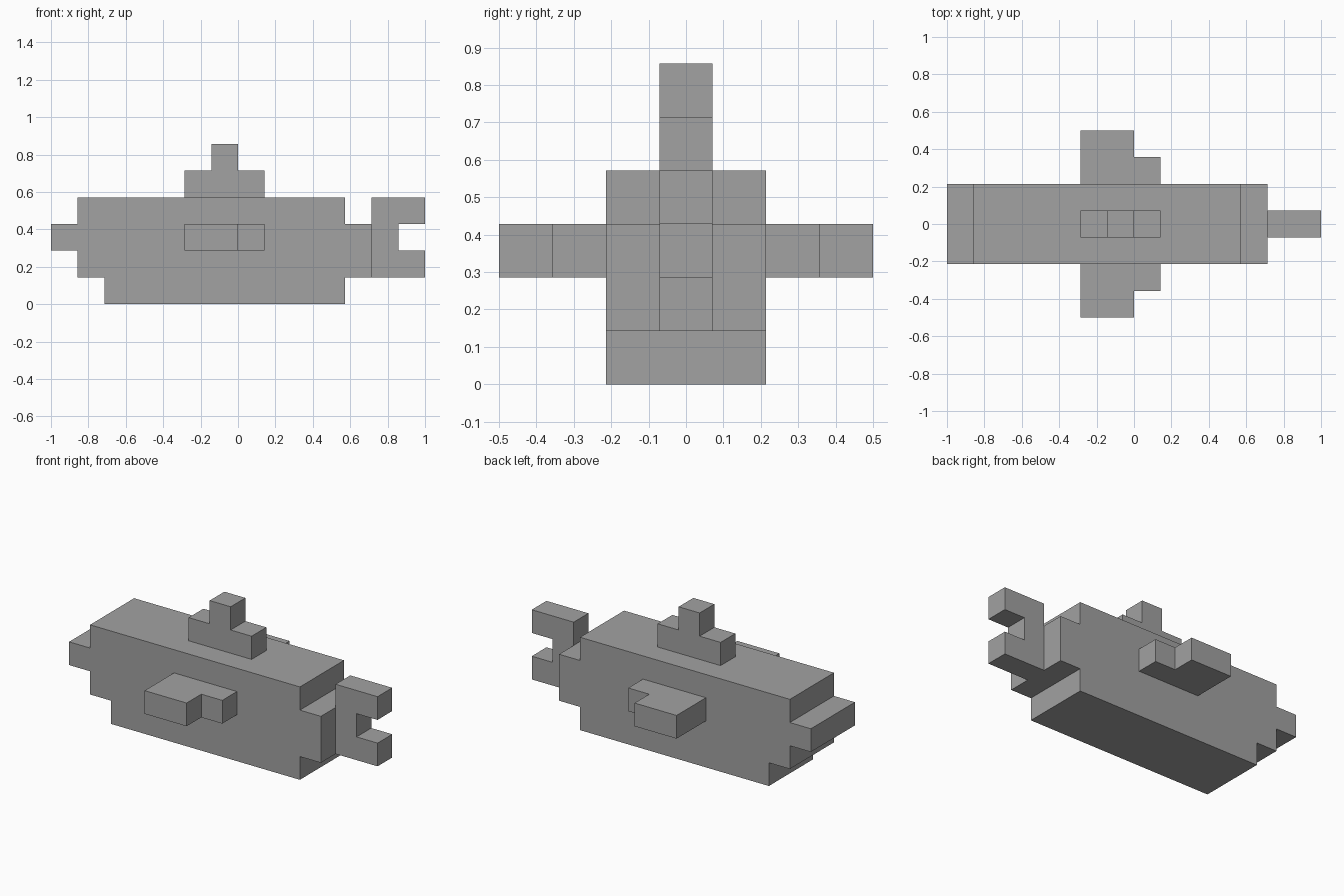
import bpy
import bmesh
from mathutils import Vector

if "Cube" in bpy.data.objects:
    bpy.data.objects.remove(bpy.data.objects["Cube"])

U = 1 / 7  # edge length of one block

grey = bpy.data.materials.new("plain grey")
grey.use_nodes = True
grey.diffuse_color = (0.36, 0.36, 0.36, 1)
grey.node_tree.nodes["Principled BSDF"].inputs["Base Color"].default_value = grey.diffuse_color


def extrude_profile(name, profile, axis, start, end):
    """Extrude a stepped outline, in blocks, along y (outline x, z) or z (outline x, y)."""
    bm = bmesh.new()
    corners = [(a, start, b) if axis == "y" else (a, b, start) for a, b in profile]
    face = bm.faces.new([bm.verts.new(Vector(c) * U) for c in corners])
    top = bmesh.ops.extrude_face_region(bm, geom=[face])["geom"]
    depth = (end - start) * U
    shift = Vector((0, depth, 0)) if axis == "y" else Vector((0, 0, depth))
    bmesh.ops.translate(bm, vec=shift, verts=[g for g in top if isinstance(g, bmesh.types.BMVert)])
    bmesh.ops.recalc_face_normals(bm, faces=bm.faces)
    mesh = bpy.data.meshes.new(name)
    bm.to_mesh(mesh)
    bm.free()
    mesh.materials.append(grey)
    obj = bpy.data.objects.new(name, mesh)
    bpy.context.collection.objects.link(obj)
    return obj


# Body with stepped snout and stepped rear
extrude_profile("body", [(-5, 0), (4, 0), (4, 1), (5, 1), (5, 3), (4, 3), (4, 4),
                         (-6, 4), (-6, 3), (-7, 3), (-7, 2), (-6, 2), (-6, 1), (-5, 1)],
                "y", -1.5, 1.5)

# Forked tail
extrude_profile("tail_fin", [(5, 1), (7, 1), (7, 2), (6, 2), (6, 3), (7, 3), (7, 4), (5, 4)],
                "y", -0.5, 0.5)

# Stepped fin on the back
extrude_profile("top_fin", [(-2, 4), (1, 4), (1, 5), (0, 5), (0, 6), (-1, 6), (-1, 5), (-2, 5)],
                "y", -0.5, 0.5)

# Side fins, mirrored across the body
side_outline = [(-2, 1.5), (1, 1.5), (1, 2.5), (0, 2.5), (0, 3.5), (-2, 3.5)]
for name, side in (("side_fin_front", -1), ("side_fin_back", 1)):
    extrude_profile(name, [(x, y * side) for x, y in side_outline], "z", 2, 3)
